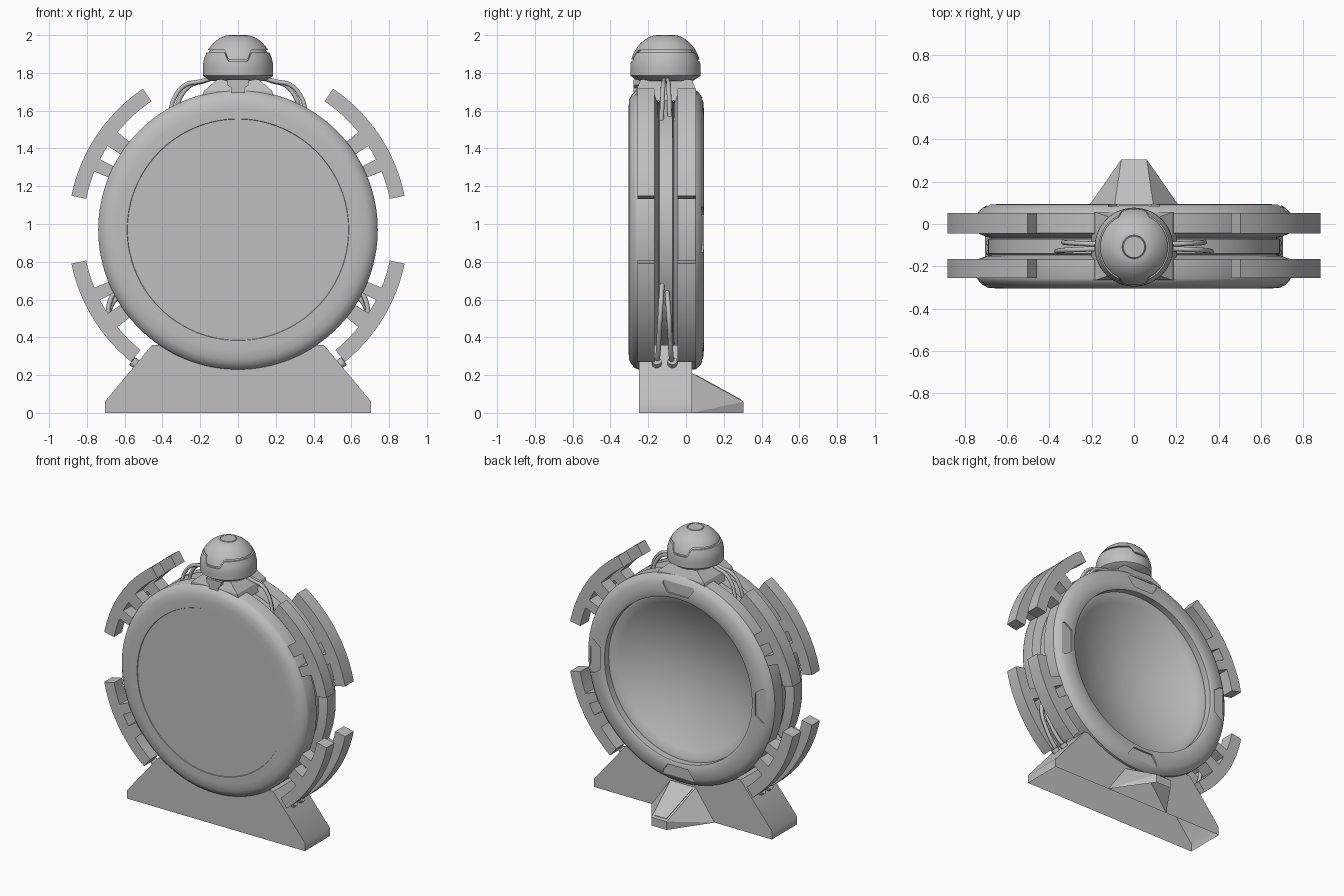
import bpy, bmesh
from math import sin, cos, pi, radians, sqrt

if "Cube" in bpy.data.objects:
    bpy.data.objects.remove(bpy.data.objects["Cube"])

CZ = 0.97      # ring centre height
CY = -0.105    # ring centre depth

grey = bpy.data.materials.new("plain grey")
grey.use_nodes = True
GREY = (0.52, 0.52, 0.52, 1)
grey.diffuse_color = GREY
grey.node_tree.nodes["Principled BSDF"].inputs["Base Color"].default_value = GREY


def finish(bm, name, smooth=None):
    bmesh.ops.remove_doubles(bm, verts=bm.verts, dist=1e-5)
    bmesh.ops.recalc_face_normals(bm, faces=bm.faces)
    me = bpy.data.meshes.new(name)
    bm.to_mesh(me)
    bm.free()
    ob = bpy.data.objects.new(name, me)
    bpy.context.collection.objects.link(ob)
    me.materials.append(grey)
    if smooth:
        bpy.ops.object.select_all(action='DESELECT')
        ob.select_set(True)
        bpy.context.view_layer.objects.active = ob
        bpy.ops.object.shade_smooth_by_angle(angle=radians(smooth))
    return ob


def lathe(name, profile, place, n=96, smooth=30):
    """Revolve profile(angle) -> [(radius, height)]; place() maps to the model."""
    bm = bmesh.new()
    cols = []
    for i in range(n):
        a = 2 * pi * i / n
        cols.append([bm.verts.new(place(r * cos(a), r * sin(a), h)) for r, h in profile(a)])
    for i in range(n):
        p, q = cols[i], cols[(i + 1) % n]
        for j in range(len(p) - 1):
            bm.faces.new((p[j], q[j], q[j + 1], p[j + 1]))
    bmesh.ops.dissolve_degenerate(bm, dist=1e-5, edges=bm.edges)
    return finish(bm, name, smooth)


def prism(name, outline, y0, y1, smooth=None):
    """Extrude an (x, z) outline from y0 to y1."""
    bm = bmesh.new()
    f = bm.faces.new([bm.verts.new((x, y0, z)) for x, z in outline])
    ext = bmesh.ops.extrude_face_region(bm, geom=[f])
    for v in ext["geom"]:
        if isinstance(v, bmesh.types.BMVert):
            v.co.y = y1
    return finish(bm, name, smooth)


def hull(name, points):
    bm = bmesh.new()
    for p in points:
        bm.verts.new(p)
    bmesh.ops.convex_hull(bm, input=bm.verts)
    bmesh.ops.dissolve_limit(bm, angle_limit=0.01, verts=bm.verts, edges=bm.edges)
    return finish(bm, name)


def open_up(ob):
    """Remove the level faces on the middle line, leaving a hollow shell."""
    bm = bmesh.new()
    bm.from_mesh(ob.data)
    caps = [f for f in bm.faces if abs(f.normal.z) > 0.95 and abs(f.calc_center_median().x) < 0.01]
    bmesh.ops.delete(bm, geom=caps, context='FACES')
    bm.to_mesh(ob.data)
    bm.free()


def cable(name, points, radius=0.013):
    cu = bpy.data.curves.new(name, 'CURVE')
    cu.dimensions = '3D'
    cu.bevel_depth = radius
    cu.bevel_resolution = 3
    cu.use_fill_caps = True
    sp = cu.splines.new('BEZIER')
    sp.bezier_points.add(len(points) - 1)
    for b, p in zip(sp.bezier_points, points):
        b.co = p
        b.handle_left_type = b.handle_right_type = 'AUTO'
    cu.materials.append(grey)
    bpy.context.collection.objects.link(bpy.data.objects.new(name, cu))


def on_ring(r, deg):
    return r * cos(radians(deg)), CZ + r * sin(radians(deg))


def ring_place(x, z, y):
    return (x, y, CZ + z)


# Ring body: flat front face, two rims, a sunken middle band and a concave dish at the back
front = [(0, -0.301), (0.585, -0.301), (0.587, -0.305), (0.64, -0.305), (0.69, -0.301),
         (0.715, -0.287), (0.733, -0.27), (0.74, -0.256), (0.74, -0.167)]
band = [(0.698, -0.152), (0.672, -0.146), (0.69, -0.14), (0.69, -0.072), (0.672, -0.066), (0.698, -0.06)]
back = [(0.74, -0.043), (0.74, 0.05), (0.733, 0.06), (0.715, 0.077), (0.69, 0.091),
        (0.64, 0.095), (0.60, 0.095), (0.585, 0.088), (0.585, 0.04), (0.57, 0.04)]
dish = [(0.57 * (1 - k / 12), 0.04 - 0.17 * (1 - (1 - k / 12) ** 2)) for k in range(1, 13)]
body = lathe("ring_body", lambda a: front + band + back + dish, ring_place, 128)

# Four recessed tabs in the back rim
for k in range(4):
    a = k * pi / 2
    tab = [(-0.12, 0.695), (0.12, 0.695), (0.12, 0.67), (0.08, 0.615), (-0.08, 0.615), (-0.12, 0.67)]
    pts = [(x * cos(a) - z * sin(a), CZ + x * sin(a) + z * cos(a)) for x, z in tab]
    cutter = prism("rim_tab_cutter", pts, 0.083, 0.15)
    cutter.hide_render = True
    mod = body.modifiers.new("rim_tab", 'BOOLEAN')
    mod.object = cutter
    mod.solver = 'EXACT'
bpy.context.view_layer.objects.active = body
for mod in list(body.modifiers):
    if mod.type == 'BOOLEAN':
        bpy.ops.object.modifier_apply(modifier=mod.name)
for ob in [o for o in bpy.data.objects if o.name.startswith("rim_tab_cutter")]:
    bpy.data.objects.remove(ob)

# Curved guards with two brackets, in two rows on both sides, above and below
for side in (1, -1):
    for up, end in ((1, 56), (-1, 51)):
        steps = 16
        span = [11.5 + (end - 11.5) * i / steps for i in range(steps + 1)]
        arc = [on_ring(0.90, d * up) for d in span]
        arc += [on_ring(0.82, d * up) for d in reversed(span)]
        for y0, y1 in ((-0.256, -0.166), (-0.046, 0.052)):
            prism("guard", [(side * x, z) for x, z in arc], y0, y1, 20)
            for d0, d1 in ((22, 27), (32.7, 39)):
                bracket = [on_ring(r, d * up) for r, d in ((0.72, d0), (0.825, d0), (0.825, d1), (0.72, d1))]
                prism("guard_bracket", [(side * x, z) for x, z in bracket], y0, y1)

# Hollow stand and its rear foot
side_line = [(0.705, 0), (0.705, 0.06), (0.455, 0.36), (0.40, 0.36)]
open_up(prism("stand", side_line + [(-x, z) for x, z in reversed(side_line)], -0.25, 0.033, 45))
half = [(0.25, 0.033, 0), (0.10, 0.033, 0.21), (0.06, 0.305, 0), (0.06, 0.305, 0.06)]
open_up(hull("rear_foot", [(s * x, y, z) for x, y, z in half for s in (1, -1)]))
panel = [(0.085, 0.05, 0.198), (0.085, 0.05, 0.204), (0.048, 0.29, 0.066), (0.048, 0.29, 0.072)]
hull("foot_panel", [(s * x, y, z) for x, y, z in panel for s in (1, -1)])

# Neck lofted in two steps, with a latch at the front
levels = [(0.20, 0.16, 1.65), (0.18, 0.16, 1.705), (0.11, 0.135, 1.765)]
for lo, hi in zip(levels, levels[1:]):
    hull("neck", [(sx * x, CY + sy * y, z) for x, y, z in (lo, hi)
                  for sx in (1, -1) for sy in (1, -1)])
prism("neck_latch", [(-0.06, 1.765), (0.06, 1.765), (0.055, 1.735), (0.035, 1.72), (0.035, 1.685),
                     (-0.035, 1.685), (-0.035, 1.72), (-0.055, 1.735)], -0.277, -0.2)

# Domed head with a stepped seam
R, HZ = 0.186, 1.825


def head_profile(a):
    x = abs(R * cos(a))
    seam = 1.915 - 0.05 * min(1, max(0, (0.08 - x) / 0.028))

    def at(z, inset=0):
        return (sqrt(R * R - max(0, z - HZ) ** 2) - inset, z)
    low = [at(1.785 + (seam - 0.006 - 1.785) * k / 6) for k in range(7)]
    high = [at(seam + 0.006 + (1.99 - seam - 0.006) * k / 8) for k in range(9)]
    return ([(0, 1.757), (0.145, 1.757)] + low + [at(seam - 0.006, 0.012), at(seam + 0.006, 0.012)]
            + high + [(0.062, 1.998), (0.056, 1.998), (0.054, 1.994), (0.05, 2.0), (0, 2.0)])


lathe("head", head_profile, lambda x, y, z: (x, CY - 0.004 + y, z), 120, 35)

# Cables from the head and from the stand into the middle band
for s in (1, -1):
    for y, dx in ((-0.13, 0), (-0.085, -0.03)):
        path = [(0.14, 1.77), (0.20, 1.755), (0.28, 1.735), (0.33, 1.68), (0.355, 1.61), (0.365, 1.54)]
        cable("head_cable", [(s * (x + dx * min(1, k / 2)), CY + (y - CY) * (0.4 + 0.12 * k), z)
                             for k, (x, z) in enumerate(path)], 0.012)
    for y0, y1, dz in ((-0.155, -0.125, 0), (-0.072, -0.10, -0.05)):
        path = [(0.52, 0.26), (0.57, 0.30), (0.64, 0.40), (0.685, 0.51), (0.67, 0.61), (0.61, 0.69)]
        cable("stand_cable", [(s * x, y0 + (y1 - y0) * k / 5, z + dz * k / 5)
                              for k, (x, z) in enumerate(path)])
        cable("cable_socket", [(s * 0.52, y0, 0.24), (s * 0.56, y0, 0.275)], 0.026)
